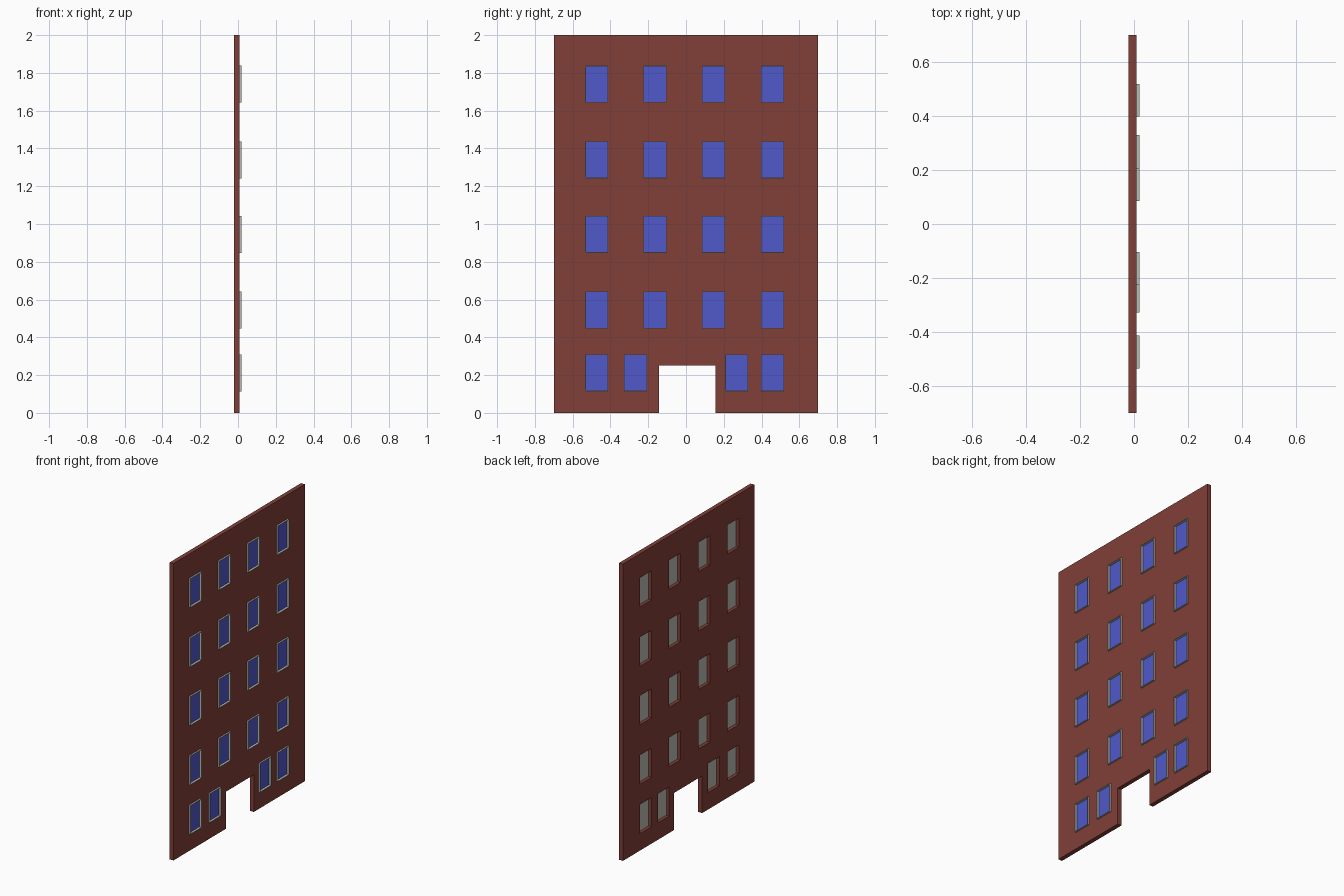
import bpy, bmesh
from mathutils import Vector

if "Cube" in bpy.data.objects:
    bpy.data.objects.remove(bpy.data.objects["Cube"])

WALL_BACK, WALL_FRONT, TRIM_FRONT = -0.02, 0.009, 0.0195
W, H = 0.122, 0.196


def material(name, rgb):
    m = bpy.data.materials.new(name)
    m.diffuse_color = (*rgb, 1)
    m.use_nodes = True
    m.node_tree.nodes["Principled BSDF"].inputs["Base Color"].default_value = m.diffuse_color
    return m


def add_box(bm, lo, hi):
    r = bmesh.ops.create_cube(bm, size=1)
    lo, hi = Vector(lo), Vector(hi)
    for v in r["verts"]:
        v.co = (lo + hi) / 2 + v.co * (hi - lo)
    return list({f for v in r["verts"] for f in v.link_faces})


def finish(bm, name, mats):
    me = bpy.data.meshes.new(name)
    bm.to_mesh(me)
    bm.free()
    ob = bpy.data.objects.new(name, me)
    bpy.context.collection.objects.link(ob)
    for m in mats:
        me.materials.append(m)
    return ob


brick = material("brick", (0.22, 0.05, 0.04))
trim = material("trim", (0.5, 0.5, 0.46))
glass = material("glass", (0.08, 0.1, 0.6))

# window centres: four upper storeys and a ground floor spread around the door
columns = (-0.473, -0.164, 0.146, 0.458)
spots = [(y, z) for z in (1.74, 1.34, 0.945, 0.545) for y in columns]
spots += [(y, 0.212) for y in (-0.473, -0.267, 0.268, 0.458)]

# wall slab
bm = bmesh.new()
add_box(bm, (WALL_BACK, -0.7, 0), (WALL_FRONT, 0.7, 2))
wall = finish(bm, "wall", [brick])

# doorway and window openings
bm = bmesh.new()
add_box(bm, (-0.1, -0.143, -0.1), (0.1, 0.155, 0.25))
for y, z in spots:
    add_box(bm, (-0.1, y - W / 2, z - H / 2), (0.1, y + W / 2, z + H / 2))
cutter = finish(bm, "opening_cutter", [brick])
cutter.hide_render = True
cutter.hide_viewport = True
cutter.display_type = 'WIRE'
mod = wall.modifiers.new("openings", 'BOOLEAN')
mod.operation = 'DIFFERENCE'
mod.solver = 'EXACT'
mod.object = cutter

# windows: shallow trim box with a recessed pane
for i, (y, z) in enumerate(spots):
    bm = bmesh.new()
    faces = add_box(bm, (0.002, y - W / 2, z - H / 2),
                    (TRIM_FRONT, y + W / 2, z + H / 2))
    bm.normal_update()
    front = max(faces, key=lambda f: f.calc_center_median().x)
    bmesh.ops.inset_region(bm, faces=[front], thickness=0.005)
    pane = bmesh.ops.extrude_discrete_faces(bm, faces=[front])["faces"][0]
    for v in pane.verts:
        v.co.x = 0.004
    pane.material_index = 1
    finish(bm, f"window_{i + 1}", [trim, glass])
